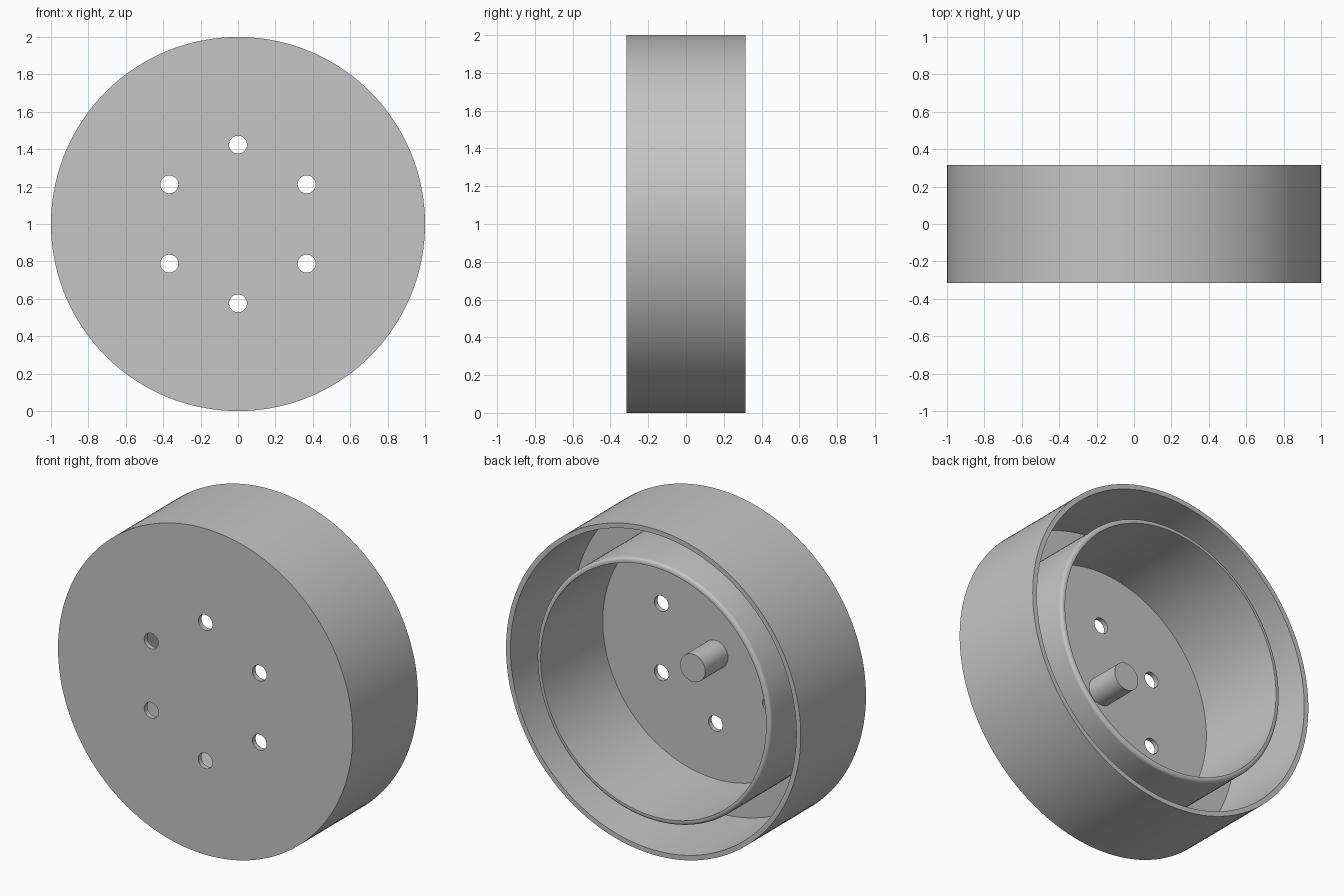
import bpy, bmesh, math
from mathutils import Matrix

cube = bpy.data.objects.get("Cube")
if cube:
    bpy.data.objects.remove(cube, do_unlink=True)

grey = bpy.data.materials.new("plain grey")
grey.use_nodes = True
colour = (0.56, 0.56, 0.56, 1)
grey.diffuse_color = colour
grey.node_tree.nodes["Principled BSDF"].inputs["Base Color"].default_value = colour

HALF = 0.316            # half of the depth
FLOOR = -HALF + 0.03    # inner face of the front plate
CENTRE = 1.0            # height of the axis


def lathe(name, profile, closed=False, steps=144):
    """Turn a (radius, y) profile around the horizontal axis."""
    bm = bmesh.new()
    verts = [bm.verts.new((r, y, 0)) for r, y in profile]
    pairs = list(zip(verts, verts[1:]))
    if closed:
        pairs.append((verts[-1], verts[0]))
    edges = [bm.edges.new(p) for p in pairs]
    bmesh.ops.spin(bm, geom=verts + edges, cent=(0, 0, 0), axis=(0, 1, 0),
                   angle=math.tau, steps=steps, use_duplicate=False)
    bmesh.ops.remove_doubles(bm, verts=bm.verts, dist=1e-4)
    bmesh.ops.recalc_face_normals(bm, faces=bm.faces)
    bm.transform(Matrix.Translation((0, 0, CENTRE)))
    mesh = bpy.data.meshes.new(name)
    bm.to_mesh(mesh)
    bm.free()
    mesh.materials.append(grey)
    obj = bpy.data.objects.new(name, mesh)
    bpy.context.collection.objects.link(obj)
    return obj


def smooth(obj):
    bpy.ops.object.select_all(action='DESELECT')
    obj.select_set(True)
    bpy.context.view_layer.objects.active = obj
    bpy.ops.object.shade_smooth_by_angle(angle=math.radians(30))


# Outer shell: front plate and rim wall in one piece
shell = lathe("outer_shell", [(0, -HALF), (1, -HALF), (1, HALF),
                              (0.97, HALF), (0.97, FLOOR), (0, FLOOR)])

# Six holes through the front plate
bm = bmesh.new()
for i in range(6):
    a = math.radians(30 + 60 * i)
    place = Matrix.Translation((0.424 * math.cos(a), -HALF,
                                CENTRE + 0.424 * math.sin(a)))
    bmesh.ops.create_cone(bm, cap_ends=True, segments=32, radius1=0.048,
                          radius2=0.048, depth=0.2,
                          matrix=place @ Matrix.Rotation(math.pi / 2, 4, 'X'))
mesh = bpy.data.meshes.new("hole_cutter")
bm.to_mesh(mesh)
bm.free()
mesh.materials.append(grey)
cutter = bpy.data.objects.new("hole_cutter", mesh)
bpy.context.collection.objects.link(cutter)
cut = shell.modifiers.new("holes", 'BOOLEAN')
cut.operation = 'DIFFERENCE'
cut.solver = 'EXACT'
cut.object = cutter
bpy.context.view_layer.objects.active = shell
bpy.ops.object.modifier_apply(modifier=cut.name)
bpy.data.objects.remove(cutter, do_unlink=True)

# Inner ring with a rounded outer lip
ROUND = 0.02
lip = [(0.795 - ROUND + ROUND * math.cos(a), HALF - ROUND + ROUND * math.sin(a))
       for a in (math.radians(15 * k) for k in range(7))]
ring = lathe("inner_ring", [(0.765, FLOOR - 0.01), (0.795, FLOOR - 0.01)]
             + lip + [(0.765, HALF)], closed=True)

# Centre pin standing on the plate
pin = lathe("centre_pin", [(0, FLOOR - 0.01), (0.085, FLOOR - 0.01),
                           (0.085, -0.065), (0, -0.065)], steps=48)

for part in (shell, ring, pin):
    smooth(part)
